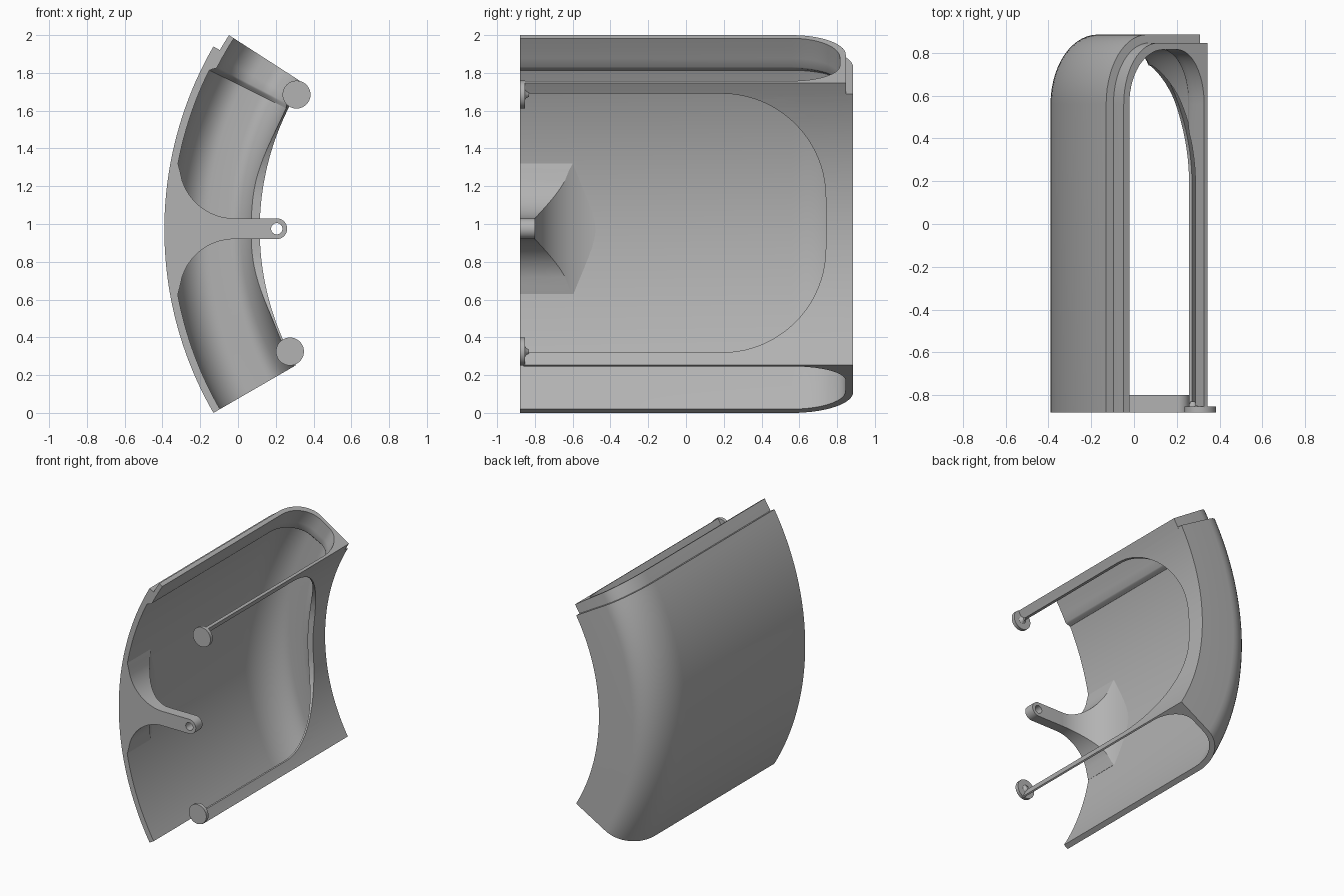
import bpy, bmesh, math

if "Cube" in bpy.data.objects:
    bpy.data.objects.remove(bpy.data.objects["Cube"], do_unlink=True)

grey = bpy.data.materials.new("plain grey")
grey.use_nodes = True
grey.diffuse_color = (0.45, 0.45, 0.45, 1)
grey.node_tree.nodes["Principled BSDF"].inputs["Base Color"].default_value = (0.45, 0.45, 0.45, 1)

AXIS_X, AXIS_Z = 1.55, 0.97      # bend axis, parallel to y
FRONT, BEND = -0.88, 0.56        # open front, start of rounded rear corners
FRAME_R, FRAME_FRONT = 1.435, -0.86


def loft(name, rings):
    """Closed solid through rings of equally many points."""
    bm = bmesh.new()
    loops = [[bm.verts.new(p) for p in ring] for ring in rings]
    n = len(loops[0])
    for a, b in zip(loops, loops[1:]):
        for i in range(n):
            j = (i + 1) % n
            bm.faces.new((a[i], a[j], b[j], b[i]))
    bm.faces.new(loops[0])
    bm.faces.new(loops[-1])
    bmesh.ops.recalc_face_normals(bm, faces=bm.faces)
    mesh = bpy.data.meshes.new(name)
    bm.to_mesh(mesh)
    bm.free()
    ob = bpy.data.objects.new(name, mesh)
    bpy.context.collection.objects.link(ob)
    mesh.materials.append(grey)
    return ob


def activate(ob):
    bpy.ops.object.select_all(action='DESELECT')
    ob.select_set(True)
    bpy.context.view_layer.objects.active = ob


def smooth(ob):
    activate(ob)
    bpy.ops.object.shade_smooth_by_angle(angle=math.radians(30))


def cut(ob, cutter):
    activate(ob)
    mod = ob.modifiers.new("cut", 'BOOLEAN')
    mod.operation = 'DIFFERENCE'
    mod.solver = 'EXACT'
    mod.object = cutter
    bpy.ops.object.modifier_apply(modifier=mod.name)


def arc(cu, cv, a, b, start, end, n=14):
    angles = [math.radians(start + (end - start) * i / n) for i in range(n + 1)]
    return [(cu + a * math.cos(t), cv + b * math.sin(t)) for t in angles]


def outer_line(radius, back, corner):
    """Outside of the section, as (radius, y), from inner frame to outer wall."""
    return ([(FRAME_R, FRAME_FRONT), (FRAME_R, back)]
            + arc(radius - corner, BEND, corner, back - BEND, 90, 0)
            + [(radius, FRONT)])


def inner_line(radius, back, frame):
    """Inside of the section, from outer wall back to inner frame."""
    return ([(radius, FRONT)]
            + arc(radius - 0.19, BEND, 0.19, back - BEND, 0, 90)
            + arc(frame + 0.15, BEND, 0.15, back - BEND, 90, 180)
            + [(frame, FRAME_FRONT)])


def bent(section, degrees):
    a = math.radians(degrees)
    return [(AXIS_X - r * math.cos(a), y, AXIS_Z + r * math.sin(a)) for r, y in section]


# Main curved shell with its thin inner frame
section = outer_line(1.94, 0.885, 0.22) + inner_line(1.90, 0.845, 1.447)
shell = loft("curved_shell", [bent(section, -30 + 60 * i / 40) for i in range(41)])

# Stepped lip along the top end
lip_rings = []
for degrees, t in ((26.4, 0.002), (26.7, 0.010), (27.1, 0.026), (27.4, 0.03),
                   (29, 0.03), (31, 0.03), (32.8, 0.03)):
    section = outer_line(1.901, 0.846, 0.191) + inner_line(1.90 - t, 0.845 - t, 1.448 + t * 0.2)
    lip_rings.append(bent(section, degrees))
lip = loft("top_lip", lip_rings)

# Rounded opening in the inner frame
low, high, reach, round_r = 0.32, 1.69, 0.74, 0.55
outline = ([(-1.2, low)]
           + arc(reach - round_r, low + round_r, round_r, round_r, -90, 0, 20)
           + arc(reach - round_r, high - round_r, round_r, round_r, 0, 90, 20)
           + [(-1.2, high)])
opening = loft("opening_cutter", [[(x, y, z) for y, z in outline] for x in (-0.1, 0.7)])
for part in (shell, lip):
    cut(part, opening)
    smooth(part)

# Flared bracket foot growing out of the wall
ARM_Z, ARM_HALF, ARM_BACK = 0.975, 0.055, -0.80
TOP_X, SIDE_X, WALL_X = -0.02, -0.31, -0.352


def flare(x, end_x):
    k = min(1, (TOP_X - x) / (TOP_X - end_x))
    return 1 - math.sqrt(1 - k * k)


foot_rings = []
for i in range(25):
    x = TOP_X + (WALL_X - TOP_X) * math.sin(math.pi / 2 * i / 24)
    half = ARM_HALF + 0.29 * flare(x, SIDE_X)
    back = ARM_BACK + 0.36 * flare(x, WALL_X)
    foot_rings.append([(x, FRONT, ARM_Z - half), (x, back, ARM_Z - half),
                       (x, back, ARM_Z + half), (x, FRONT, ARM_Z + half)])
smooth(loft("bracket_foot", foot_rings))

# Bracket arm with a round, drilled end
EYE_X = 0.205
outline = ([(TOP_X - 0.01, ARM_Z - ARM_HALF)]
           + arc(EYE_X, ARM_Z, ARM_HALF, ARM_HALF, -90, 90, 24)
           + [(TOP_X - 0.01, ARM_Z + ARM_HALF)])
arm = loft("bracket_arm", [[(x, y, z) for x, z in outline] for y in (FRONT, ARM_BACK)])
hole = arc(EYE_X, ARM_Z, 0.03, 0.03, 0, 360, 32)[:-1]
drill = loft("hole_cutter", [[(x, y, z) for x, z in hole] for y in (-1, -0.7)])
cut(arm, drill)
smooth(arm)

# Round buttons, each with a small collar, at the front of the frame strips
for name, x, z in (("upper_button", 0.31, 1.685), ("lower_button", 0.275, 0.325)):
    rings = []
    for y, r in ((FRONT, 0.074), (-0.853, 0.074), (-0.853, 0.03), (-0.845, 0.018), (-0.83, 0.010)):
        rings.append([(px, y, pz) for px, pz in arc(x, z, r, r, 0, 360, 40)[:-1]])
    smooth(loft(name, rings))

for cutter in (opening, drill):
    cutter.hide_render = True
    cutter.hide_viewport = True
